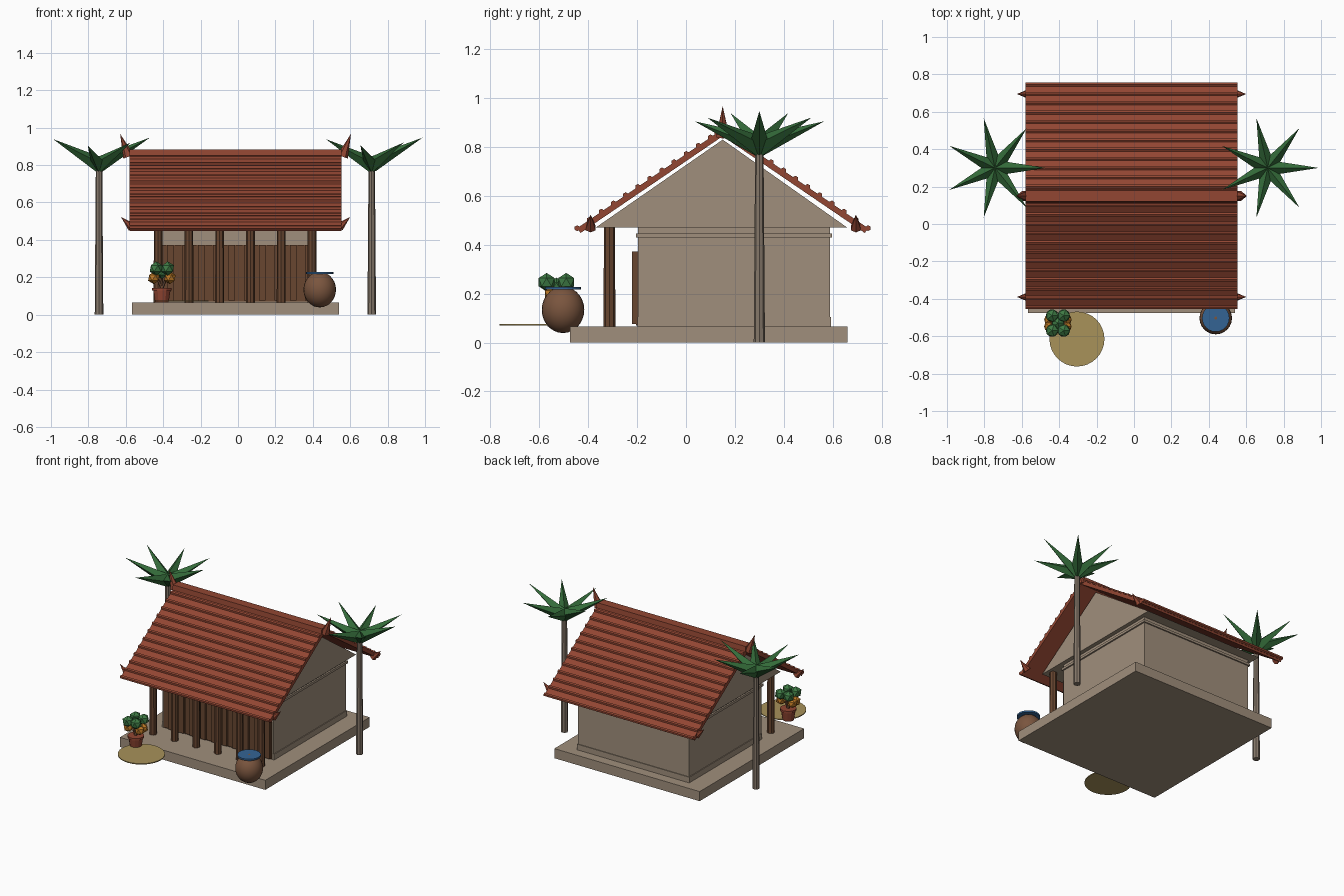
import bpy, bmesh, math
from mathutils import Vector

if "Cube" in bpy.data.objects:
    bpy.data.objects.remove(bpy.data.objects["Cube"])

CX = -0.013   # centre line of the house
RIDGE_Y = 0.15


def material(name, r, g, b):
    m = bpy.data.materials.new(name)
    lin = [((c / 255 + 0.055) / 1.055) ** 2.4 for c in (r, g, b)]
    m.diffuse_color = (*lin, 1)
    m.use_nodes = True
    m.node_tree.nodes["Principled BSDF"].inputs["Base Color"].default_value = m.diffuse_color
    return m


PLASTER = material("plaster", 160, 143, 124)
TILE = material("roof_tile", 146, 70, 50)
WOOD = material("dark_wood", 104, 70, 48)
CLAY = material("jar_clay", 122, 85, 62)
BLUE = material("blue_lid", 52, 100, 148)
STRAW = material("straw", 168, 146, 90)
LEAF = material("palm_green", 52, 108, 58)
BUSH = material("bush_green", 62, 122, 68)
BARK = material("palm_bark", 134, 120, 106)
ORANGE = material("orange_flower", 190, 122, 38)


def finish(name, bm, mat, smooth=False):
    bmesh.ops.recalc_face_normals(bm, faces=bm.faces[:])
    me = bpy.data.meshes.new(name)
    bm.to_mesh(me)
    bm.free()
    me.materials.append(mat)
    if smooth:
        for p in me.polygons:
            p.use_smooth = True
    ob = bpy.data.objects.new(name, me)
    bpy.context.collection.objects.link(ob)
    return ob


def add_box(bm, x0, x1, y0, y1, z0, z1):
    vs = bmesh.ops.create_cube(bm, size=1)["verts"]
    for v in vs:
        v.co = (x1 if v.co.x > 0 else x0, y1 if v.co.y > 0 else y0, z1 if v.co.z > 0 else z0)


def add_cone(bm, a, b, r1, r2, sides):
    """Tapered rod from point a to point b."""
    a, b = Vector(a), Vector(b)
    d = b - a
    vs = bmesh.ops.create_cone(bm, cap_ends=True, segments=sides, radius1=r1, radius2=r2,
                               depth=d.length)["verts"]
    rot = d.to_track_quat('Z', 'Y')
    for v in vs:
        v.co = rot @ v.co + (a + b) / 2


def add_prism(bm, profile, x0, x1):
    """Extrude a (y, z) outline along x."""
    f = bm.faces.new([bm.verts.new((x0, y, z)) for y, z in profile])
    ext = bmesh.ops.extrude_face_region(bm, geom=[f])["geom"]
    bmesh.ops.translate(bm, vec=(x1 - x0, 0, 0),
                        verts=[g for g in ext if isinstance(g, bmesh.types.BMVert)])


def box(name, mat, *dims):
    bm = bmesh.new()
    add_box(bm, *dims)
    return finish(name, bm, mat)


# Platform, walls and trims
box("platform", PLASTER, -0.566, 0.54, -0.475, 0.66, 0, 0.066)
box("walls", PLASTER, CX - 0.422, CX + 0.422, -0.197, 0.588, 0.066, 0.47)
box("wall_base_trim", PLASTER, CX - 0.427, CX + 0.427, -0.199, 0.593, 0.066, 0.105)
box("wall_cornice", PLASTER, CX - 0.432, CX + 0.432, -0.205, 0.597, 0.43, 0.446)

# Gable block carrying the roof
bm = bmesh.new()
add_prism(bm, [(-0.37, 0.47), (0.66, 0.47), (RIDGE_Y, 0.83)], CX - 0.45, CX + 0.45)
finish("gable", bm, PLASTER)

# Folding plank front
bm = bmesh.new()
x0, x1, n = CX - 0.41, CX + 0.41, 20
w = (x1 - x0) / n
add_box(bm, x0, x1, -0.205, -0.19, 0.07, 0.372)
for i in range(n):
    front = -0.22 if i % 2 else -0.212
    add_box(bm, x0 + i * w + 0.003, x0 + (i + 1) * w - 0.003, front, -0.2, 0.075, 0.372)
finish("plank_front", bm, WOOD)

# Porch columns
bm = bmesh.new()
for i in range(6):
    x = -0.427 + i * 0.1645
    add_cone(bm, (x, -0.313, 0.066), (x, -0.313, 0.472), 0.024, 0.023, 8)
finish("porch_columns", bm, WOOD)

# Roof slabs with rows of tile ribs on both slopes
RX0, RX1 = CX - 0.567, CX + 0.567
for side, label in ((-1, "front"), (1, "back")):
    top = Vector((RIDGE_Y, 0.873))
    eave = Vector((RIDGE_Y + side * 0.595, 0.468))
    down = (eave - top).normalized()
    inward = Vector((-side * abs(down.y), -abs(down.x))) * 0.024
    bm = bmesh.new()
    add_prism(bm, [top, eave, eave + inward, top + inward], RX0, RX1)
    finish("roof_slab_" + label, bm, TILE)
    bm = bmesh.new()
    for i in range(12):
        p = top.lerp(eave, (i + 1) / 12)
        add_cone(bm, (RX0, p.x, p.y), (RX1, p.x, p.y), 0.012, 0.012, 6)
    finish("roof_ribs_" + label, bm, TILE)

# Ridge cap and horn finials
bm = bmesh.new()
add_prism(bm, [(RIDGE_Y - 0.035, 0.845), (RIDGE_Y + 0.035, 0.845),
               (RIDGE_Y + 0.03, 0.884), (RIDGE_Y - 0.03, 0.884)], RX0, RX1)
finish("ridge_cap", bm, TILE)
bm = bmesh.new()
for s in (-1, 1):
    add_cone(bm, (CX + s * 0.572, RIDGE_Y, 0.845), (CX + s * 0.617, RIDGE_Y, 0.967), 0.03, 0, 6)
    for y in (RIDGE_Y - 0.54, RIDGE_Y + 0.545):
        add_cone(bm, (CX + s * 0.555, y, 0.468), (CX + s * 0.613, y, 0.523), 0.024, 0, 6)
finish("roof_horns", bm, TILE)

# Palms
for x, label in ((-0.743, "left"), (0.715, "right")):
    y = 0.3
    bm = bmesh.new()
    add_cone(bm, (x, y, 0), (x, y, 0.81), 0.023, 0.017, 8)
    finish("palm_trunk_" + label, bm, BARK)
    bm = bmesh.new()
    for k in range(7):
        a = k * math.tau / 7
        tip = (x + 0.272 * math.cos(a), y + 0.272 * math.sin(a), 0.925 + 0.022 * math.cos(2 * a))
        add_cone(bm, (x, y, 0.803), tip, 0.042, 0, 4)
    finish("palm_fronds_" + label, bm, LEAF)

# Round straw mat
bm = bmesh.new()
add_cone(bm, (-0.305, -0.615, 0.07), (-0.305, -0.615, 0.076), 0.147, 0.147, 32)
finish("straw_mat", bm, STRAW)

# Water jar with blue lid
bm = bmesh.new()
for v in bmesh.ops.create_uvsphere(bm, u_segments=24, v_segments=14, radius=1)["verts"]:
    v.co = (0.437 + v.co.x * 0.087, -0.503 + v.co.y * 0.087, 0.134 + v.co.z * 0.095)
finish("water_jar", bm, CLAY, smooth=True)
bm = bmesh.new()
add_cone(bm, (0.437, -0.503, 0.217), (0.437, -0.503, 0.228), 0.073, 0.073, 24)
finish("jar_lid", bm, BLUE)

# Potted plant
PX, PY = -0.407, -0.53
bm = bmesh.new()
add_cone(bm, (PX, PY, 0.066), (PX, PY, 0.13), 0.036, 0.046, 12)
add_cone(bm, (PX, PY, 0.13), (PX, PY, 0.144), 0.052, 0.052, 12)
finish("plant_pot", bm, TILE)
bm = bmesh.new()
for s in (-1, 0, 1):
    add_cone(bm, (PX, PY, 0.14), (PX + s * 0.035, PY, 0.22), 0.008, 0.006, 6)
finish("plant_stems", bm, WOOD)


def blobs(name, mat, centres, r, flat=1.0):
    bm = bmesh.new()
    for c in centres:
        for v in bmesh.ops.create_icosphere(bm, subdivisions=1, radius=r)["verts"]:
            v.co.z *= flat
            v.co += Vector(c)
    finish(name, bm, mat)


blobs("plant_leaves", BUSH, [(PX + sx * 0.031, PY + sy * 0.04, 0.247)
                             for sx in (-1, 1) for sy in (-1, 1)] + [(PX, PY, 0.228)], 0.038)
blobs("plant_flowers", ORANGE, [(PX + s * 0.043, PY + t * 0.018, 0.197)
                                for s in (-1, 1) for t in (-1, 1)], 0.034)
